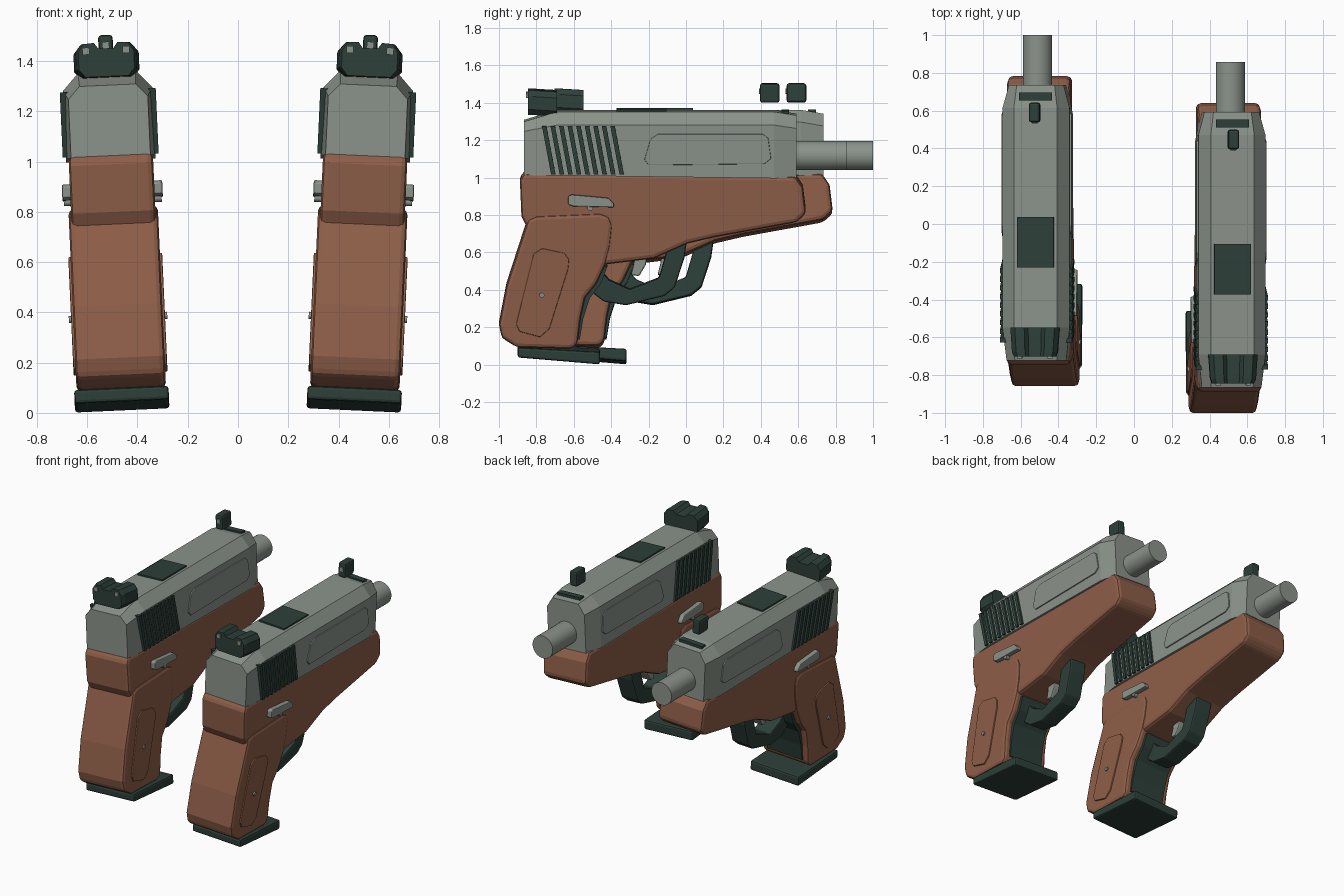
import bpy, bmesh, math
from mathutils import Matrix, Vector


def material(name, rgb):
    m = bpy.data.materials.new(name)
    m.diffuse_color = (*rgb, 1)
    return m


BROWN = material("warm brown", (0.27, 0.112, 0.065))
GREY = material("steel grey", (0.26, 0.295, 0.258))
DARK = material("dark green", (0.026, 0.05, 0.04))

place = Matrix()      # placement of the pistol being built
prefix = ""


def finish(name, bm, mat, bevel=0.0, segments=2):
    bmesh.ops.recalc_face_normals(bm, faces=bm.faces[:])
    me = bpy.data.meshes.new(prefix + name)
    bm.to_mesh(me)
    bm.free()
    me.materials.append(mat)
    ob = bpy.data.objects.new(prefix + name, me)
    bpy.context.collection.objects.link(ob)
    ob.matrix_world = place
    if bevel:
        b = ob.modifiers.new("bevel", 'BEVEL')
        b.width, b.segments = bevel, segments
        b.limit_method, b.angle_limit = 'ANGLE', math.radians(28)
    return ob


def loft(name, rings, mat, bevel=0.0):
    bm = bmesh.new()
    vs = [[bm.verts.new(p) for p in r] for r in rings]
    n = len(vs[0])
    for a, b in zip(vs, vs[1:]):
        for i in range(n):
            j = (i + 1) % n
            bm.faces.new((a[i], a[j], b[j], b[i]))
    bm.faces.new(vs[0])
    bm.faces.new(vs[-1][::-1])
    return finish(name, bm, mat, bevel)


def prism(name, pts, x0, x1, mat, bevel=0.0):
    """Side profile of (y, z) points, extruded across x."""
    return loft(name, [[(x, y, z) for y, z in pts] for x in (x0, x1)], mat, bevel)


def box(name, x0, x1, y0, y1, z0, z1, mat, bevel=0.0):
    return prism(name, [(y0, z0), (y1, z0), (y1, z1), (y0, z1)], x0, x1, mat, bevel)


def rod(name, centre, radius, length, axis, mat, sides=32):
    bm = bmesh.new()
    rot = Vector((0, 0, 1)).rotation_difference(Vector(axis)).to_matrix().to_4x4()
    bmesh.ops.create_cone(bm, cap_ends=True, segments=sides, radius1=radius,
                          radius2=radius, depth=length,
                          matrix=Matrix.Translation(centre) @ rot)
    ob = finish(name, bm, mat)
    for p in ob.data.polygons:
        p.use_smooth = len(p.vertices) == 4
    return ob


def pistol():
    # slide: chamfered cross-section lofted along the length
    rings = []
    for y, hw, zb, zs, tw, zt in [(-0.866, 0.158, 1.02, 1.255, 0.112, 1.305),
                                  (-0.69, 0.178, 1.02, 1.29, 0.115, 1.358),
                                  (0.47, 0.178, 1.005, 1.29, 0.115, 1.358),
                                  (0.592, 0.145, 1.005, 1.27, 0.1, 1.338)]:
        rings.append([(-hw, y, zb), (hw, y, zb), (hw, y, zs),
                      (tw, y, zt), (-tw, y, zt), (-hw, y, zs)])
    loft("slide", rings, GREY)
    rod("barrel", (0, 0.68, 1.118), 0.078, 0.354, (0, 1, 0), GREY)

    # frame and grip
    prism("frame", [(-0.87, 1.03), (0.585, 1.015), (0.625, 0.955), (0.642, 0.815),
                    (0.59, 0.768), (0.16, 0.69), (0.01, 0.655), (-0.17, 0.575),
                    (-0.45, 0.54), (-0.83, 0.7), (-0.88, 0.8), (-0.888, 0.99)],
          -0.168, 0.168, BROWN, 0.022)
    prism("grip", [(-0.845, 0.785), (-0.80, 0.803), (-0.46, 0.818), (-0.41, 0.80),
                   (-0.393, 0.75), (-0.405, 0.64), (-0.43, 0.545), (-0.48, 0.44),
                   (-0.54, 0.365), (-0.565, 0.25), (-0.58, 0.12), (-0.61, 0.092),
                   (-0.905, 0.10), (-0.985, 0.15), (-1.0, 0.22), (-0.96, 0.43)],
          -0.178, 0.178, BROWN, 0.022)
    prism("front_strap", [(-0.62, 0.14), (-0.568, 0.14), (-0.55, 0.25), (-0.515, 0.36),
                          (-0.455, 0.44), (-0.42, 0.53), (-0.52, 0.53), (-0.62, 0.3)],
          -0.135, 0.135, DARK)
    prism("magazine_base", [(-0.9, 0.046), (-0.46, 0.009), (-0.46, 0.076), (-0.9, 0.1)],
          -0.188, 0.188, DARK, 0.012)

    # trigger and guard
    prism("trigger_guard", [(0.008, 0.69), (-0.008, 0.575), (-0.06, 0.415), (-0.115, 0.37),
                            (-0.32, 0.32), (-0.44, 0.34), (-0.51, 0.395), (-0.50, 0.5),
                            (-0.44, 0.49), (-0.41, 0.455), (-0.30, 0.405), (-0.145, 0.465),
                            (-0.10, 0.62), (-0.09, 0.66)],
          -0.065, 0.065, DARK, 0.01)
    prism("trigger", [(-0.27, 0.62), (-0.20, 0.62), (-0.215, 0.535), (-0.25, 0.475),
                      (-0.295, 0.48), (-0.28, 0.54)], -0.035, 0.035, GREY, 0.008)

    # details repeated on both sides
    for s, side in ((1, "right"), (-1, "left")):
        prism("slide_panel_" + side,
              [(-0.20, 1.075), (0.42, 1.082), (0.455, 1.11), (0.44, 1.22), (0.41, 1.242),
               (-0.15, 1.242), (-0.19, 1.215), (-0.222, 1.105)],
              s * 0.165, s * 0.186, GREY, 0.004)
        for i in range(9):
            y = -0.77 + i * 0.0457
            prism(f"serration_{side}_{i + 1}",
                  [(y, 1.285), (y + 0.024, 1.285), (y + 0.073, 1.025), (y + 0.049, 1.025)],
                  s * 0.15, s * 0.191, DARK)
        prism("safety_lever_" + side,
              [(-0.63, 0.865), (-0.60, 0.855), (-0.385, 0.85), (-0.385, 0.868),
               (-0.415, 0.9), (-0.61, 0.918), (-0.63, 0.91)],
              s * 0.15, s * 0.2, GREY, 0.006)
        rod("lever_pin_" + side, (s * 0.18, -0.512, 0.848), 0.016, 0.03, (1, 0, 0), GREY, 12)
        prism("grip_panel_" + side,
              [(-0.77, 0.63), (-0.65, 0.605), (-0.625, 0.57), (-0.63, 0.52), (-0.73, 0.20),
               (-0.78, 0.155), (-0.89, 0.185), (-0.908, 0.225), (-0.815, 0.60)],
              s * 0.165, s * 0.187, BROWN, 0.005)
        rod("grip_screw_" + side, (s * 0.185, -0.77, 0.38), 0.014, 0.022, (1, 0, 0), GREY, 8)

    # top plate and cross bar
    box("top_plate", -0.097, 0.097, -0.372, -0.105, 1.35, 1.368, DARK)
    box("front_bar", -0.088, 0.088, 0.51, 0.552, 1.34, 1.362, DARK)

    # rear sight: notched section, narrower at the back
    sec = [(-0.10, 1.34), (0.10, 1.34), (0.13, 1.37), (0.13, 1.44), (0.105, 1.472),
           (0.055, 1.475), (0.035, 1.452), (-0.035, 1.452), (-0.055, 1.475),
           (-0.105, 1.472), (-0.13, 1.44), (-0.13, 1.37)]
    loft("rear_sight", [[(x * k, y, z + dz) for x, z in sec]
                        for y, k, dz in ((-0.845, 0.85, 0.0), (-0.82, 0.93, 0.0),
                                         (-0.69, 1.0, -0.008))], DARK)
    for s in (1, -1):
        box(f"rear_sight_dot_{'right' if s > 0 else 'left'}", s * 0.066, s * 0.094,
            -0.855, -0.83, 1.43, 1.458, GREY)

    # front sight
    box("front_sight", -0.029, 0.029, 0.395, 0.5, 1.402, 1.505, DARK, 0.013)
    box("front_sight_dot", -0.014, 0.014, 0.389, 0.4, 1.45, 1.478, GREY)


# a pair of pistols leaning apart, one set further forward
for s, prefix, dy in ((1, "right_", 0.0), (-1, "left_", 0.143)):
    place = Matrix.Translation((s * 0.46, dy, 0)) @ Matrix.Rotation(s * math.radians(2.6), 4, 'Y')
    pistol()
